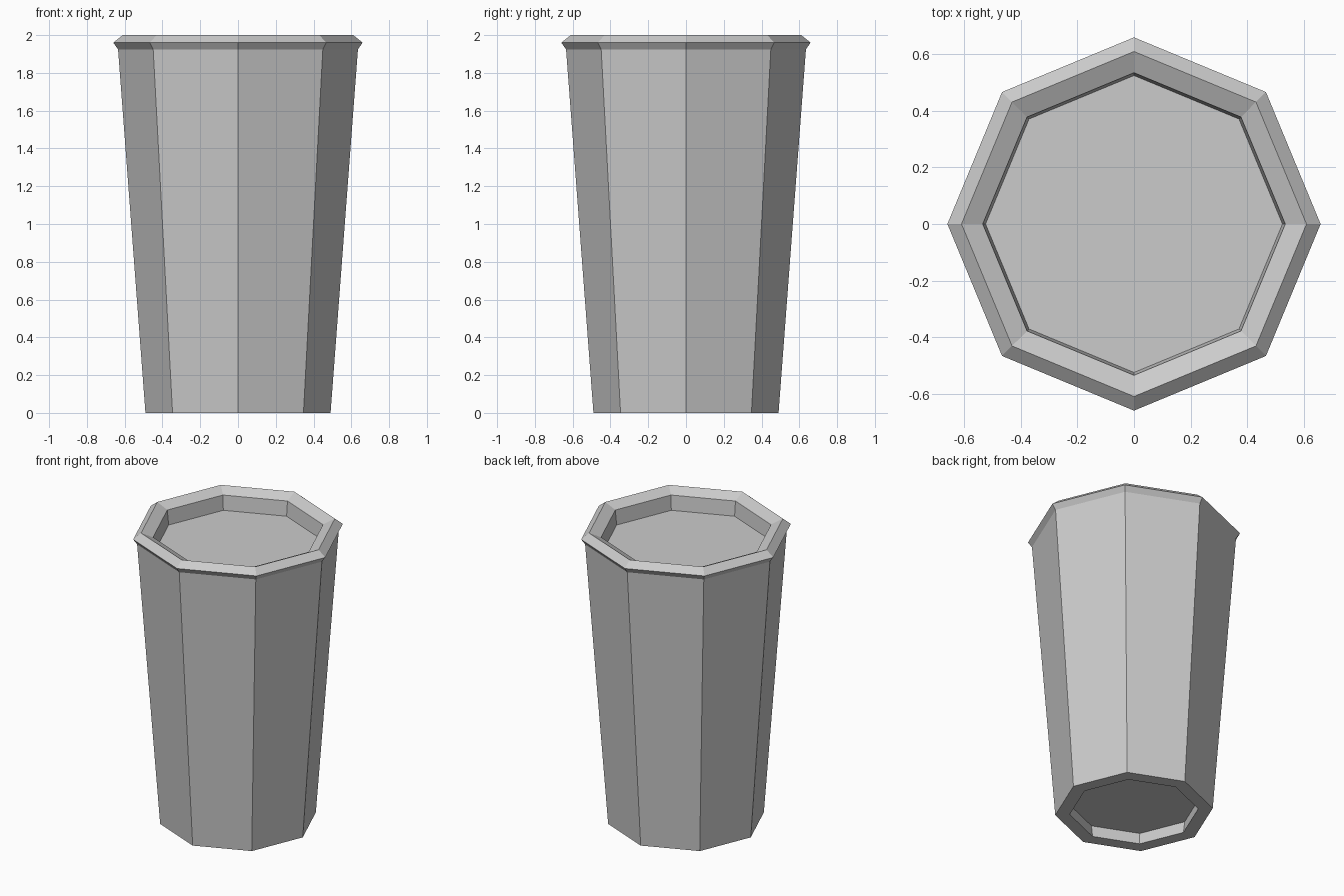
import bpy, bmesh
from math import cos, sin, pi

if "Cube" in bpy.data.objects:
    bpy.data.objects.remove(bpy.data.objects["Cube"])

SIDES = 8


def lathe(name, profile):
    """Spin a (radius, z) profile into a faceted solid, capping both ends."""
    bm = bmesh.new()
    rings = [[bm.verts.new((r * cos(2 * pi * i / SIDES), r * sin(2 * pi * i / SIDES), z))
              for i in range(SIDES)] for r, z in profile]
    for low, high in zip(rings, rings[1:]):
        for i in range(SIDES):
            j = (i + 1) % SIDES
            bm.faces.new((low[i], low[j], high[j], high[i]))
    bm.faces.new(rings[0][::-1])
    bm.faces.new(rings[-1])
    bmesh.ops.recalc_face_normals(bm, faces=bm.faces)
    mesh = bpy.data.meshes.new(name)
    bm.to_mesh(mesh)
    bm.free()
    obj = bpy.data.objects.new(name, mesh)
    bpy.context.collection.objects.link(obj)
    return obj


# Cup: recessed base, tapered wall, bevelled rim, sunken top surface
lathe("cup", [
    (0.41, 0.08), (0.40, 0.0),                  # base recess
    (0.49, 0.0), (0.635, 1.925),                # foot and tapered wall
    (0.66, 1.96), (0.61, 2.0), (0.535, 1.965),  # rim
    (0.525, 1.865),                             # sunken top surface
])
